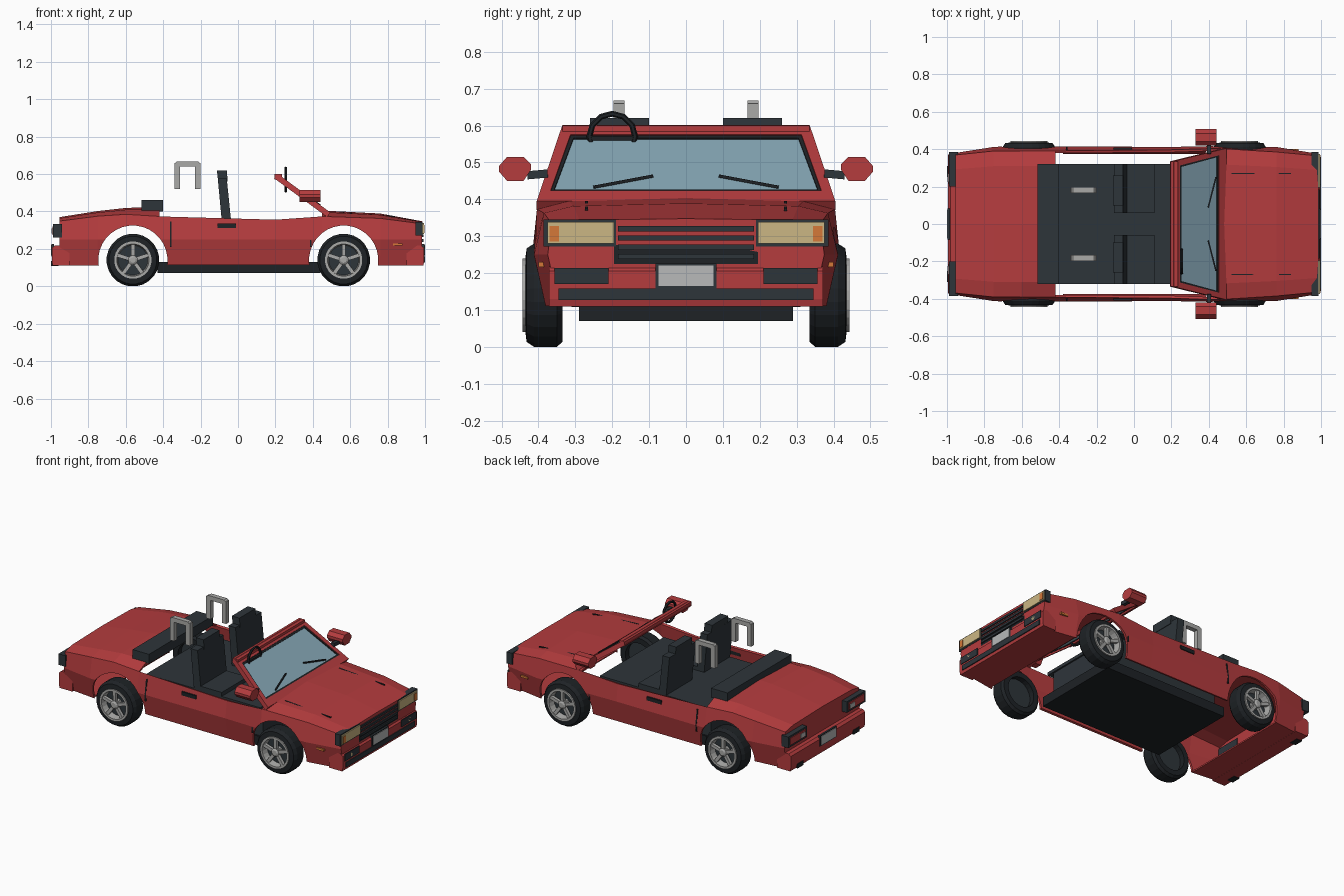
import bpy, bmesh, math
from mathutils import Vector

if "Cube" in bpy.data.objects:
    bpy.data.objects.remove(bpy.data.objects["Cube"])


def material(name, *rgb):
    m = bpy.data.materials.new(name)
    m.use_nodes = True
    m.diffuse_color = (*rgb, 1)
    m.node_tree.nodes["Principled BSDF"].inputs["Base Color"].default_value = (*rgb, 1)
    return m


RED = material("red paint", .46, .045, .048)
DARK = material("dark trim", .027, .035, .042)
BLACK = material("black rubber", .013, .016, .019)
GLASS = material("window glass", .24, .39, .47)
CREAM = material("headlamp cream", .6, .47, .23)
ORANGE = material("indicator orange", .66, .19, .04)
PALE = material("pale plate", .48, .49, .49)
SILVER = material("silver metal", .4, .4, .39)


def finish(name, mat, bm):
    bmesh.ops.recalc_face_normals(bm, faces=bm.faces[:])
    me = bpy.data.meshes.new(name)
    bm.to_mesh(me)
    bm.free()
    me.materials.append(mat)
    ob = bpy.data.objects.new(name, me)
    bpy.context.collection.objects.link(ob)
    return ob


def loops_solid(name, mat, rings, closed=False):
    """Skin equal-length rings; cap the ends, or join last ring to first."""
    bm = bmesh.new()
    vs = [[bm.verts.new(p) for p in r] for r in rings]
    n = len(vs[0])
    pairs = list(zip(vs, vs[1:])) + ([(vs[-1], vs[0])] if closed else [])
    for a, b in pairs:
        for i in range(n):
            j = (i + 1) % n
            bm.faces.new((a[i], a[j], b[j], b[i]))
    if not closed:
        bm.faces.new(vs[0])
        bm.faces.new(vs[-1])
    return finish(name, mat, bm)


def prism(name, mat, pts, axis, lo, hi):
    """Extrude a 2D outline along the x or y axis."""
    place = (lambda a, b, t: (t, a, b)) if axis == "x" else (lambda a, b, t: (a, t, b))
    return loops_solid(name, mat, [[place(a, b, t) for a, b in pts] for t in (lo, hi)])


def box(name, mat, x, y, z):
    return prism(name, mat, [(y[0], z[0]), (y[1], z[0]), (y[1], z[1]), (y[0], z[1])], "x", *x)


def bar(name, mat, p, q, t):
    p, q = Vector(p), Vector(q)
    d = (q - p).normalized()
    u = d.cross(Vector((0, 0, 1)) if abs(d.z) < .9 else Vector((0, 1, 0))).normalized() * t / 2
    v = d.cross(u)
    return loops_solid(name, mat, [[e + u + v, e - u + v, e - u - v, e + u - v] for e in (p, q)])


def circle(c, r, y, n, axis="y"):
    a = [math.tau * (i + .5) / n for i in range(n)]
    return [(c[0] + r * math.cos(t), y, c[1] + r * math.sin(t)) for t in a]


# Body shell: x, sill, belt and shoulder half widths, shoulder and crown heights
stations = [(-.95, .35, .375, .365, .345, .365), (-.75, .37, .405, .385, .37, .395),
            (-.6, .38, .412, .385, .38, .412), (-.42, .38, .408, .385, .37, .417),
            (.2, .38, .405, .39, .355, .37), (.45, .38, .41, .398, .37, .398),
            (.76, .375, .405, .38, .358, .382), (.98, .34, .37, .36, .33, .343)]
bm = bmesh.new()
rows = []
for x, sill, belt, sh, zs, zc in stations:
    half = [(sill, .115), (belt, .25), (sh, zs), (sh * .8, zs + (zc - zs) * .7)]
    pts = half + [(0, zc)] + [(-y, z) for y, z in reversed(half)]
    rows.append([bm.verts.new((x, y, z)) for y, z in pts])
for k, (a, b) in enumerate(zip(rows, rows[1:])):
    for i in range(8):
        if k not in (3, 4) or i in (0, 1, 6, 7):      # open cockpit
            bm.faces.new((a[i], a[i + 1], b[i + 1], b[i]))
    if k in (0, 6):                                    # valances under both ends
        bm.faces.new((a[0], b[0], b[8], a[8]))
bm.faces.new(rows[0])
bm.faces.new(rows[-1])
bmesh.ops.delete(bm, geom=[v for v in bm.verts if not v.link_faces], context="VERTS")
body = finish("body_shell", RED, bm)
solid = body.modifiers.new("thickness", "SOLIDIFY")
solid.thickness, solid.offset = .014, 0

# Wheel arch cuts, baked into the body mesh
WHEELS = (-.562, .565)
cutters = []
for wx in WHEELS:
    c = loops_solid("arch_cutter", RED, [circle((wx, .14), .185, y, 32) for y in (-.6, .6)])
    c.hide_render = True
    cut = body.modifiers.new("arch", "BOOLEAN")
    cut.object, cut.operation = c, "DIFFERENCE"
    cutters.append(c)
bpy.context.view_layer.update()
baked = bpy.data.meshes.new_from_object(body.evaluated_get(bpy.context.evaluated_depsgraph_get()))
body.modifiers.clear()
body.data = baked
for c in cutters:
    bpy.data.objects.remove(c)

# Underbody and cabin
box("underbody", BLACK, (-.43, .44), (-.29, .29), (.07, .13))
box("cabin_tub", DARK, (-.37, .37), (-.28, .28), (.13, .31))
box("cabin_floor", DARK, (-.42, .38), (-.32, .32), (.31, .33))
box("folded_roof", DARK, (-.515, -.4), (-.32, .32), (.4, .46))
for s in (-1, 1):
    box("seat_cushion", DARK, (-.05, .11), (s * .06, s * .32), (.33, .355))
    prism("seat_back", DARK, [(-.085, .33), (-.035, .33), (-.06, .575), (-.108, .575)], "y", s * .06, s * .32)
    prism("headrest", DARK, [(-.106, .56), (-.055, .56), (-.06, .62), (-.113, .62)], "y", s * .1, s * .26)
    y = s * .182
    bar("roll_hoop_rear", SILVER, (-.325, y, .52), (-.325, y, .66), .03)
    bar("roll_hoop_front", SILVER, (-.215, y, .52), (-.215, y, .66), .03)
    prism("roll_hoop_top", SILVER, [(-.34, .64), (-.2, .64), (-.2, .655), (-.215, .668), (-.325, .668), (-.34, .655)],
          "y", y - .015, y + .015)

# Steering wheel
bpy.ops.mesh.primitive_torus_add(major_segments=12, minor_segments=6, major_radius=.062, minor_radius=.008,
                                 location=(.255, -.2, .57), rotation=(0, math.pi / 2, 0))
wheel = bpy.context.object
wheel.name = "steering_wheel"
wheel.data.materials.append(BLACK)
bar("steering_spoke", BLACK, (.255, -.26, .565), (.255, -.14, .565), .012)


# Windscreen: everything lies on one sloping plane
def on_screen(y, z, lift=0):
    return Vector((.48 - (z - .39) * 1.366 + lift * .59, y, z + lift * .81))


def quad(b, t, zb, zt, lift):
    return [on_screen(y, z, lift) for y, z in ((-b, zb), (b, zb), (t, zt), (-t, zt))]


def screen_ring(name, mat, outer, inner, lo, hi):
    loops_solid(name, mat, [quad(*outer, lo), quad(*outer, hi), quad(*inner, hi), quad(*inner, lo)], True)


OUT, MID, INN = (.405, .335, .385, .592), (.367, .313, .414, .566), (.357, .305, .42, .559)
screen_ring("screen_frame", RED, OUT, MID, -.018, .012)
screen_ring("screen_seal", BLACK, MID, INN, -.008, .008)
loops_solid("screen_glass", GLASS, [quad(*INN, -.004), quad(*INN, .004)])
box("screen_header", RED, (.195, .235), (-.335, .335), (.572, .6))
for s in (-1, 1):
    bar("wiper", BLACK, on_screen(s * .25, .425, .01), on_screen(s * .09, .455, .01), .008)
    # Door mirrors
    prism("mirror_shell", RED, [(s * a, z) for a, z in ((.42, .48), (.44, .45), (.485, .45), (.507, .475),
          (.507, .49), (.485, .515), (.44, .515), (.42, .495))], "x", .33, .44)
    bar("mirror_stalk", DARK, (.4, s * .375, .47), (.4, s * .43, .455 + .01), .022)
    # Doors and hood details
    box("door_handle", BLACK, (-.11, -.01), (s * .385, s * .408), (.312, .335))
    for x in (-.36, .39):
        bar("door_seam", BLACK, (x, s * .411, .21), (x, s * .411, .25), .008)
        bar("door_seam_upper", BLACK, (x, s * .411, .25), (x, s * .398, .345), .008)
    bar("hood_seam", BLACK, (.52, s * .27, .392), (.84, s * .27, .372), .008)
    box("side_marker", ORANGE, (.83, .88), (s * .37, s * .4), (.217, .23))
    # Headlamps and fog lamps
    box("headlamp_housing", DARK, (.95, .987), (s * .19, s * .386), (.272, .345))
    box("headlamp_lens", CREAM, (.987, .994), (s * .195, s * .375), (.28, .338))
    box("indicator", ORANGE, (.994, .997), (s * .344, s * .37), (.286, .328))
    box("fog_recess", DARK, (.995, 1), (s * .21, s * .357), (.17, .214))
    loops_solid("fog_lamp", CREAM, [[(x, s * .29 + a, .192 + b) for a, _, b in circle((0, 0), .013, 0, 10)]
                                    for x in (.995, 1)])
    # Tail lamps
    box("tail_housing", DARK, (-.988, -.94), (s * .2, s * .386), (.262, .332))
    box("tail_lens", RED, (-.993, -.988), (s * .215, s * .37), (.275, .32))
    box("reverse_lens", PALE, (-.996, -.993), (s * .225, s * .27), (.282, .308))
    box("bumper_pad", BLACK, (-1, -.96), (s * .25, s * .31), (.108, .135))

# Bumpers, grille and plates
for name, e in (("front", 1), ("rear", -1)):
    prism(name + "_bumper", RED, [(e * .9, .11), (e * .99, .11), (e * .995, .13), (e * .995, .205),
          (e * .98, .218), (e * .9, .218)], "y", -.372, .372)
    box(name + "_plate_frame", DARK, (e * .985, e * .997), (-.083, .083), (.158, .226))
    box(name + "_plate", PALE, (e * .997, e * 1), (-.074, .074), (.165, .22))
box("bumper_strip", DARK, (.98, 1), (-.345, .345), (.127, .158))
box("grille", BLACK, (.95, .985), (-.195, .195), (.225, .336))
for i in range(4):
    z = .245 + i * .025
    box("grille_bar", DARK, (.985, .993), (-.185, .185), (z - .007, z + .007))

# Wheels: tyre, rim ring, five spokes and hub
for wx in WHEELS:
    for s in (-1, 1):
        c = (wx, .14)

        def turned(name, mat, profile, n=24, closed=True):
            return loops_solid(name, mat, [circle(c, r, s * y, n) for r, y in profile], closed)

        turned("tyre", BLACK, [(.095, .335), (.128, .335), (.141, .35), (.141, .412), (.128, .432), (.097, .436)])
        turned("wheel_back", DARK, [(.098, .37), (.098, .395)], closed=False)
        turned("rim", SILVER, [(.1, .4), (.1, .443), (.086, .443), (.08, .4)])
        turned("hub", SILVER, [(.026, .39), (.026, .436), (.015, .443)], 10, False)
        for i in range(5):
            a = math.tau * i / 5 + math.pi / 2
            tip = (wx + .088 * math.cos(a), s * .428, .14 + .088 * math.sin(a))
            bar("spoke", SILVER, (wx, s * .425, .14), tip, .02)
